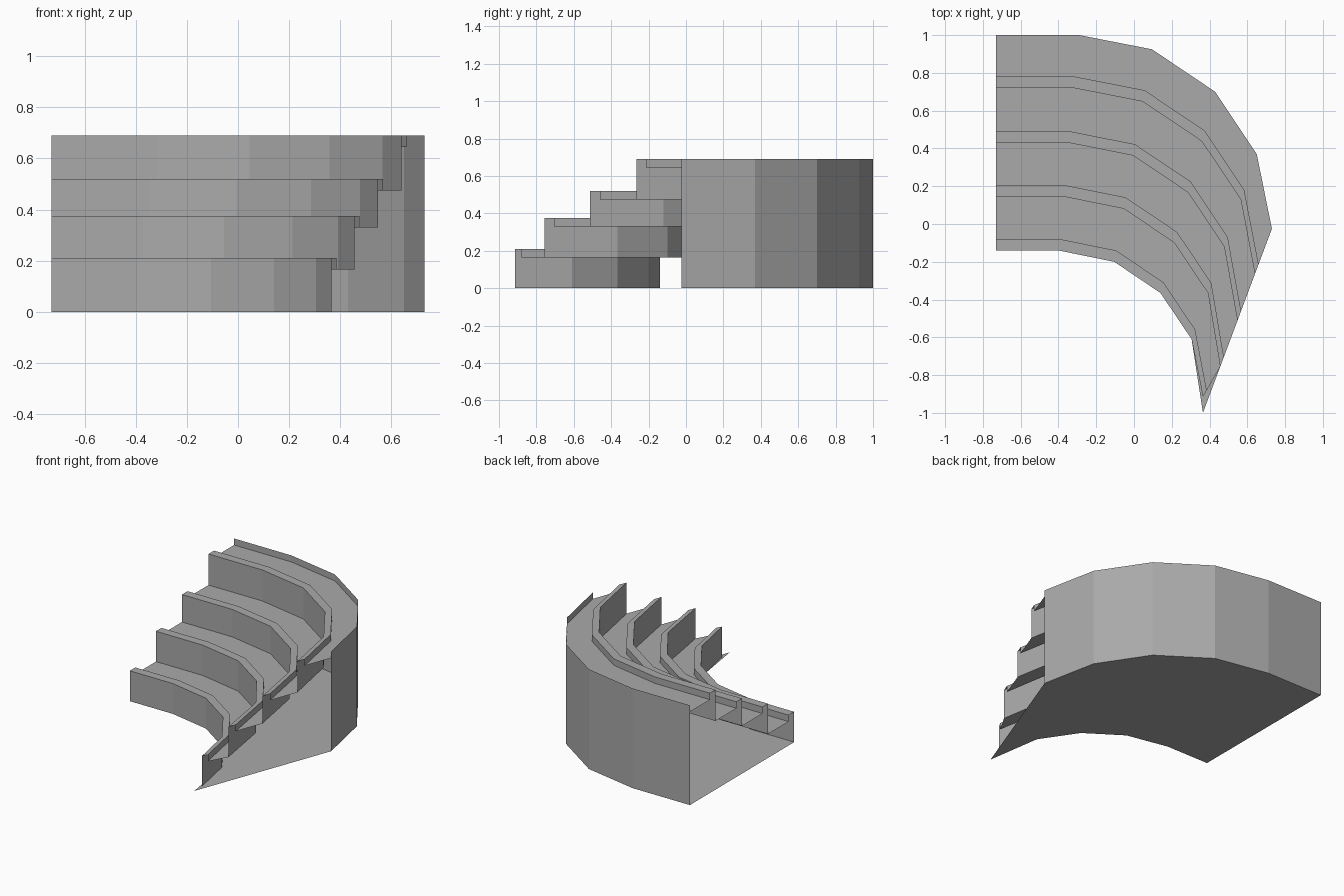
import bpy
from mathutils import Vector

cube = bpy.data.objects.get("Cube")
if cube:
    bpy.data.objects.remove(cube, do_unlink=True)

# One plain concrete colour
concrete = bpy.data.materials.new("concrete_grey")
concrete.use_nodes = True
concrete.diffuse_color = (0.4, 0.4, 0.4, 1)
concrete.node_tree.nodes["Principled BSDF"].inputs["Base Color"].default_value = (0.4, 0.4, 0.4, 1)

# Plan curves of the front and back edges, left to right
INNER = [(-.73, -.14), (-.40, -.14), (-.105, -.20), (.14, -.365), (.305, -.61), (.365, -1)]
OUTER = [(-.73, 1), (-.29, 1), (.095, .925), (.43, .70), (.65, .37), (.73, -.025)]


def curve(depth, z, end=None):
    """Plan curve blended between front (0) and back (1), at height z."""
    pts = [Vector(a).lerp(Vector(b), depth) for a, b in zip(INNER, OUTER)]
    if end:
        pts[-1] = Vector(end)
    return [(p.x, p.y, z) for p in pts]


def loft(name, rows):
    """Flat-faced sheet through successive curves."""
    n = len(rows[0])
    verts = [p for row in rows for p in row]
    faces = [(r * n + i, r * n + i + 1, (r + 1) * n + i + 1, (r + 1) * n + i)
             for r in range(len(rows) - 1) for i in range(n - 1)]
    mesh = bpy.data.meshes.new(name)
    mesh.from_pydata(verts, [], faces)
    mesh.materials.append(concrete)
    mesh.update()
    obj = bpy.data.objects.new(name, mesh)
    bpy.context.collection.objects.link(obj)
    return obj


# Floor and curved back wall
TOP = .69
loft("floor", [curve(1, 0), curve(0, 0)])
loft("back_wall", [curve(1, TOP), curve(1, 0)])

# Terraces: riser, raised kerb, then flat tread back to the next riser
LIP = .053
KERB = .045
fronts = [0, .25, .5, .754, 1]
tops = [.21, .375, .52, TOP]
base = 0
for k, top in enumerate(tops):
    front, back = fronts[k], fronts[k + 1]
    tread = top - KERB
    # The lowest riser stops short of the pointed floor corner
    end_a, end_b = ((.365, -.915), (.385, -.88)) if k == 0 else (None, None)
    loft(f"terrace_{k + 1}", [
        curve(front, base, end_a), curve(front, top, end_a),
        curve(front + LIP, top, end_b), curve(front + LIP, tread, end_b),
        curve(back, tread)])
    base = tread
